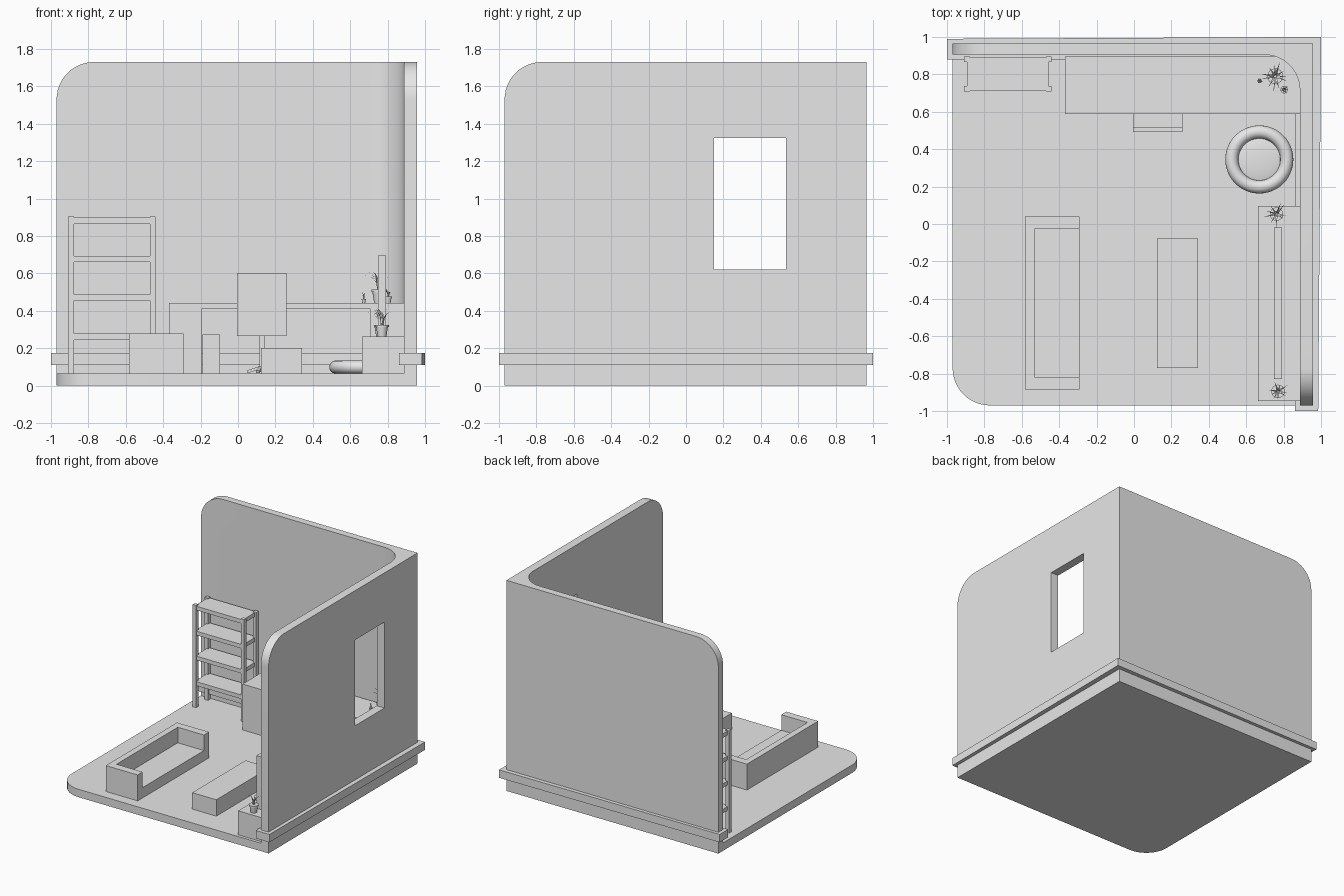
import bpy, bmesh, math, random
from mathutils import Vector, Matrix

random.seed(4)
if "Cube" in bpy.data.objects:
    bpy.data.objects.remove(bpy.data.objects["Cube"])

plaster = bpy.data.materials.new("light_grey")
plaster.use_nodes = True
GREY = (0.8, 0.8, 0.8, 1)
plaster.diffuse_color = GREY
plaster.node_tree.nodes["Principled BSDF"].inputs["Base Color"].default_value = GREY

FLOOR = 0.065


def finish(name, bm, smooth=False):
    bmesh.ops.recalc_face_normals(bm, faces=bm.faces)
    mesh = bpy.data.meshes.new(name)
    bm.to_mesh(mesh)
    bm.free()
    mesh.materials.append(plaster)
    ob = bpy.data.objects.new(name, mesh)
    bpy.context.collection.objects.link(ob)
    if smooth:
        bpy.ops.object.select_all(action='DESELECT')
        ob.select_set(True)
        bpy.context.view_layer.objects.active = ob
        bpy.ops.object.shade_smooth_by_angle(angle=math.radians(35))
    return ob


def add_box(bm, x, y, z):
    centre = Vector([(a + b) / 2 for a, b in (x, y, z)])
    size = [b - a for a, b in (x, y, z)]
    bmesh.ops.create_cube(bm, size=1, matrix=Matrix.Translation(centre) @ Matrix.Diagonal((*size, 1)))


def boxes(name, *parts):
    bm = bmesh.new()
    for part in parts:
        add_box(bm, *part)
    return finish(name, bm)


def prism(outline, z0, z1):
    bm = bmesh.new()
    face = bm.faces.new([bm.verts.new((x, y, z0)) for x, y in outline])
    top = bmesh.ops.extrude_face_region(bm, geom=[face])["geom"]
    bmesh.ops.translate(bm, vec=(0, 0, z1 - z0), verts=[v for v in top if isinstance(v, bmesh.types.BMVert)])
    bmesh.ops.recalc_face_normals(bm, faces=bm.faces)
    return bm


def round_edges(bm, rule, radius=0.2):
    edges = [e for e in bm.edges if rule(*[v.co for v in e.verts])]
    bmesh.ops.bevel(bm, geom=edges, offset=radius, segments=12, profile=0.5, affect='EDGES')


def upright_at(x, y):
    return lambda a, b: all(abs(p.x - x) + abs(p.y - y) < 0.01 for p in (a, b))


# Floor slab with one rounded corner
L, R, F, B = -0.97, 0.957, -0.97, 0.965
slab = prism([(L, F), (R, F), (R, B), (L, B)], 0, FLOOR)
round_edges(slab, upright_at(L, F))
finish("floor", slab, True)

# Two joined walls, rounded at the free top corners and in the inner corner
IN_X, IN_Y, TOP = 0.887, 0.905, 1.73
shell = prism([(L, B), (R, B), (R, F), (IN_X, F), (IN_X, IN_Y), (L, IN_Y)], FLOOR, TOP)
round_edges(shell, lambda a, b: min(a.z, b.z) > TOP - 0.01 and max(a.y, b.y) < F + 0.01)
round_edges(shell, lambda a, b: min(a.z, b.z) > TOP - 0.01 and max(a.x, b.x) < L + 0.01)
round_edges(shell, upright_at(IN_X, IN_Y), 0.19)
walls = finish("walls", shell, True)

# Window opening
cutter = boxes("window_cutter", ((0.8, 1.1), (0.15, 0.535), (0.62, 1.325)))
cutter.hide_render = True
cut = walls.modifiers.new("window", 'BOOLEAN')
cut.object, cut.operation, cut.solver = cutter, 'DIFFERENCE', 'EXACT'
bpy.context.view_layer.objects.active = walls
bpy.ops.object.modifier_apply(modifier=cut.name)
bpy.data.objects.remove(cutter)

# Skirting band around both sides of the walls
band = prism([(-1, 0.99), (1, 1), (0.985, -1), (0.862, -1), (0.862, 0.88), (-1, 0.88)], 0.11, 0.175)
round_edges(band, upright_at(0.862, 0.88), 0.19)
finish("skirting", band, True)

# Shelf unit
POSTS = [((x, x + 0.03), (y, y + 0.03), (FLOOR, 0.905)) for x in (-0.908, -0.47) for y in (0.708, 0.865)]
boxes("shelf_posts", *POSTS)
boxes("shelf_boards", *[((-0.892, -0.456), (0.712, 0.89), (z, z + 0.033))
                        for z in (0.245, 0.455, 0.66, 0.865)])

# Sofa
SOFA_Z = (FLOOR, 0.278)
boxes("sofa_back", ((-0.582, -0.53), (-0.885, 0.04), SOFA_Z))
boxes("sofa_arms", *[((-0.53, -0.292), y, SOFA_Z) for y in ((-0.885, -0.82), (-0.025, 0.04))])
boxes("sofa_seat", ((-0.53, -0.292), (-0.82, -0.025), (FLOOR, 0.15)))

# Coffee table, media bench and screen
boxes("coffee_table", ((0.123, 0.342), (-0.77, -0.077), (FLOOR, 0.2)))
boxes("media_bench", ((0.663, IN_X), (-0.945, 0.095), (FLOOR, 0.262)))
boxes("screen", ((0.748, 0.79), (-0.83, -0.02), (0.262, 0.695)))

# Desk with block legs and a drawer unit below
DEEP = (0.587, 0.895)
boxes("desk_top", ((-0.37, IN_X), DEEP, (0.412, 0.442)))
boxes("desk_legs", *[(x, DEEP, (FLOOR, 0.412)) for x in ((-0.37, -0.192), (0.705, IN_X))])
boxes("drawer_unit", ((-0.19, -0.095), (0.62, 0.86), (FLOOR, 0.272)))

# Desk chair
boxes("chair_back", ((-0.005, 0.26), (0.492, 0.515), (0.265, 0.602)))
boxes("chair_seat", ((-0.005, 0.26), (0.515, 0.74), (0.265, 0.29)))
HUB = Vector((0.13, 0.62, 0.1))
bm = bmesh.new()
add_box(bm, (0.115, 0.145), (0.605, 0.635), (0.09, 0.265))
for i in range(5):
    spin = Matrix.Rotation(math.tau * i / 5 + math.pi, 4, 'Z')
    tilt = Matrix.Rotation(math.radians(18), 4, 'Y')
    place = Matrix.Translation(HUB) @ spin @ tilt @ Matrix.Translation((0.042, 0, 0))
    bmesh.ops.create_cube(bm, size=1, matrix=place @ Matrix.Diagonal((0.085, 0.018, 0.015, 1)))
finish("chair_base", bm)


# Round floor pouf: a ring with a soft centre
bpy.ops.mesh.primitive_torus_add(location=(0.67, 0.345, 0.099), major_radius=0.147, minor_radius=0.035,
                                 major_segments=48, minor_segments=16)
ring = bpy.context.object
ring.name = "pouf_ring"
ring.data.materials.append(plaster)
bpy.ops.object.shade_smooth()
bm = bmesh.new()
bmesh.ops.create_uvsphere(bm, u_segments=32, v_segments=16, radius=1,
                          matrix=Matrix.Translation((0.67, 0.345, 0.085)) @ Matrix.Diagonal((0.13, 0.13, 0.02, 1)))
finish("pouf_centre", bm, True)


# Potted plants
def plant(name, x, y, z, pot, height, spread, count):
    bm = bmesh.new()
    tall = pot * 1.7
    base = Matrix.Translation((x, y, z))
    bmesh.ops.create_cone(bm, cap_ends=True, segments=16, radius1=pot * 0.65, radius2=pot * 0.92, depth=tall,
                          matrix=base @ Matrix.Translation((0, 0, tall / 2)))
    bmesh.ops.create_cone(bm, cap_ends=True, segments=16, radius1=pot, radius2=pot, depth=tall * 0.2,
                          matrix=base @ Matrix.Translation((0, 0, tall * 0.92)))
    finish(name + "_pot", bm, True)
    bm = bmesh.new()
    for i in range(count):
        reach = spread * random.uniform(0.6, 1)
        rise = (height - tall) * random.uniform(0.65, 1)
        turn = base @ Matrix.Rotation(math.tau * i / count + random.uniform(-0.2, 0.2), 4, 'Z')
        rows = []
        for t in (0, 0.35, 0.7, 1):
            half = pot * 0.2 * (1 - t) + 0.0005
            spine = (reach * (0.1 + 0.9 * t * t), tall + rise * math.sin(t * math.pi / 2))
            rows.append([bm.verts.new(turn @ Vector((spine[0], s * half, spine[1]))) for s in (-1, 1)])
        for low, high in zip(rows, rows[1:]):
            bm.faces.new((low[0], low[1], high[1], high[0]))
    finish(name + "_leaves", bm)


plant("desk_plant", 0.755, 0.79, 0.442, 0.042, 0.175, 0.082, 11)
plant("small_plant_left", 0.672, 0.765, 0.442, 0.012, 0.06, 0.018, 6)
plant("small_plant_right", 0.803, 0.718, 0.442, 0.02, 0.07, 0.028, 7)
plant("bench_plant_back", 0.762, 0.053, 0.262, 0.036, 0.15, 0.072, 9)
plant("bench_plant_front", 0.77, -0.895, 0.262, 0.036, 0.15, 0.06, 9)
